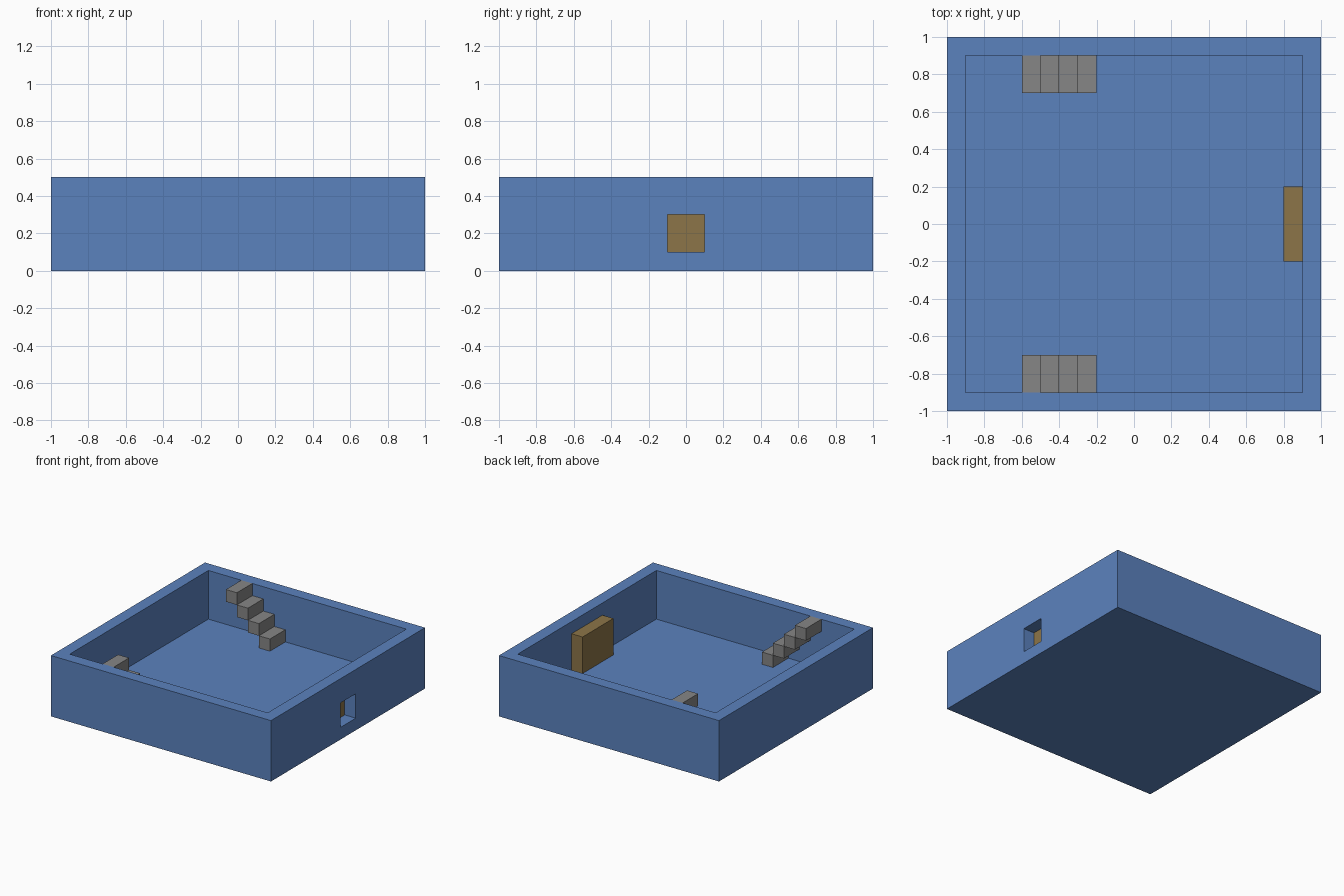
import bpy

cube = bpy.data.objects.get("Cube")
if cube:
    bpy.data.objects.remove(cube, do_unlink=True)


def material(name, rgb):
    mat = bpy.data.materials.new(name)
    mat.use_nodes = True
    colour = (*rgb, 1)
    mat.diffuse_color = colour
    mat.node_tree.nodes["Principled BSDF"].inputs["Base Color"].default_value = colour
    return mat


def box(name, low, high, mat):
    centre = [(a + b) / 2 for a, b in zip(low, high)]
    bpy.ops.mesh.primitive_cube_add(size=1, location=centre)
    obj = bpy.context.object
    obj.name = name
    obj.scale = [b - a for a, b in zip(low, high)]
    bpy.ops.object.transform_apply(location=False, rotation=False, scale=True)
    obj.data.materials.append(mat)
    return obj


def cut(target, cutter):
    mod = target.modifiers.new(cutter.name, "BOOLEAN")
    mod.operation = "DIFFERENCE"
    mod.solver = "EXACT"
    mod.object = cutter
    bpy.context.view_layer.objects.active = target
    bpy.ops.object.modifier_apply(modifier=mod.name)
    bpy.data.objects.remove(cutter, do_unlink=True)


blue = material("blue wall", (0.105, 0.223, 0.515))
brown = material("brown wood", (0.262, 0.178, 0.065))
grey = material("grey stone", (0.238, 0.238, 0.238))

# Open room: floor and four walls, with a window through the +x wall
wall, floor, height = 0.1, 0.1, 0.5
inner = 1 - wall
room = box("room_shell", (-1, -1, 0), (1, 1, height), blue)
cut(room, box("window_cutter", (0.7, -0.1, floor), (1.2, 0.1, 0.3), blue))
cut(room, box("room_cutter", (-inner, -inner, floor), (inner, inner, 1), blue))

# Door panel standing against the window
box("door_panel", (inner - 0.1, -0.2, floor), (inner, 0.2, 0.4), brown)

# Two stairs of separate blocks, rising toward -x along the front and back walls
step = 0.1
for side, y in (("front", -inner), ("back", inner - 0.2)):
    for i in range(4):
        x, z = -0.3 - i * step, floor + i * step
        box(f"{side}_step_{i + 1}", (x, y, z), (x + step, y + 0.2, z + step), grey)
